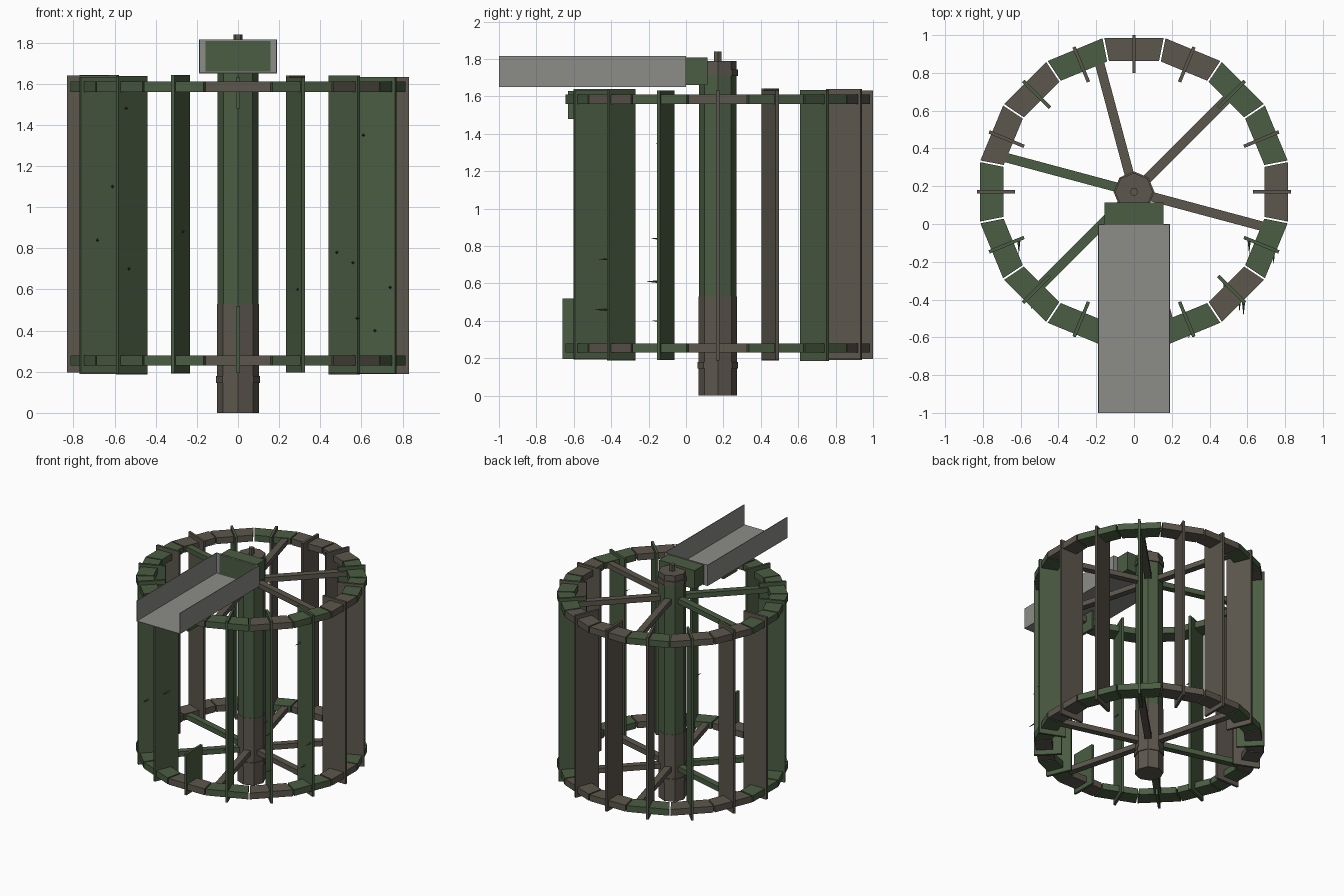
import bpy, bmesh, math, random
from mathutils import Matrix, Vector

if "Cube" in bpy.data.objects:
    bpy.data.objects.remove(bpy.data.objects["Cube"])

random.seed(4)
CY = 0.17            # wheel axis position in y
STEP = math.tau / 16


def material(name, rgb):
    m = bpy.data.materials.new(name)
    m.diffuse_color = (*rgb, 1)
    m.use_nodes = True
    m.node_tree.nodes["Principled BSDF"].inputs["Base Color"].default_value = m.diffuse_color
    return m


GREEN = material("mossy_green", (0.070, 0.109, 0.056))
BROWN = material("weathered_brown", (0.107, 0.095, 0.074))
GREY = material("chute_grey", (0.262, 0.262, 0.250))


def finish(name, bm, mat):
    bmesh.ops.recalc_face_normals(bm, faces=bm.faces)
    me = bpy.data.meshes.new(name)
    bm.to_mesh(me)
    bm.free()
    me.materials.append(mat)
    ob = bpy.data.objects.new(name, me)
    bpy.context.collection.objects.link(ob)
    return ob


def prism(name, pts, z0, z1, mat, angle=0.0, centre=(0, CY)):
    """Extrude a flat outline from z0 to z1, then spin it about the centre."""
    bm = bmesh.new()
    f = bm.faces.new([bm.verts.new((x, y, z0)) for x, y in pts])
    ex = bmesh.ops.extrude_face_region(bm, geom=[f])
    top = [v for v in ex["geom"] if isinstance(v, bmesh.types.BMVert)]
    bmesh.ops.translate(bm, verts=top, vec=(0, 0, z1 - z0))
    bm.transform(Matrix.Translation((*centre, 0)) @ Matrix.Rotation(angle, 4, "Z"))
    return finish(name, bm, mat)


def rect(x0, x1, y0, y1):
    return [(x0, y0), (x1, y0), (x1, y1), (x0, y1)]


def ngon(n, r):
    return [(r * math.cos(i * math.tau / n), r * math.sin(i * math.tau / n)) for i in range(n)]


def box(name, x0, x1, y0, y1, z0, z1, mat):
    return prism(name, rect(x0, x1, y0, y1), z0, z1, mat, centre=(0, 0))


# Axle: eight-sided post with collars, cap and a small hexagonal pin
prism("axle_foot", ngon(8, 0.102), 0.0, 0.53, BROWN)
prism("axle_post", ngon(8, 0.100), 0.53, 1.745, GREEN)
prism("axle_cap", ngon(8, 0.100), 1.745, 1.79, BROWN)
prism("lower_collar", ngon(8, 0.108), 0.145, 0.18, BROWN)
prism("upper_collar", ngon(8, 0.108), 1.71, 1.745, BROWN)
prism("axle_pin", ngon(6, 0.022), 1.79, 1.84, BROWN)

# Rims: sixteen separate segments each, with six spokes
brown_segments = {0, 3, 4, 6, 7, 12, 14}
green_spokes = {165, 225}
t, gap = math.tan(STEP / 2), 0.005
r0, r1 = 0.692, 0.815
segment = [(r0, -r0 * t + gap), (r1, -r1 * t + gap), (r1, r1 * t - gap), (r0, r0 * t - gap)]
for level, z in (("lower", 0.23), ("upper", 1.56)):
    for i in range(16):
        prism(f"{level}_rim_segment_{i}", segment, z, z + 0.05,
              BROWN if i in brown_segments else GREEN, i * STEP)
    for a in range(45, 405, 60):
        prism(f"{level}_spoke_{a}", rect(0.08, 0.73, -0.025, 0.025), z + 0.005, z + 0.045,
              GREEN if a in green_spokes else BROWN, math.radians(a))

# Paddles: radial boards through both rims; the front one is broken
brown_paddles = {0, 1, 3, 4, 5, 7, 8}
for i in range(16):
    mat = BROWN if i in brown_paddles else GREEN
    board = rect(0.63, 0.83, -0.009, 0.009)
    if i == 12:
        prism("broken_paddle_base", board, 0.195, 0.52, mat, i * STEP)
        prism("broken_paddle_top", rect(0.63, 0.80, -0.009, 0.009), 1.48, 1.63, mat, i * STEP)
    else:
        prism(f"paddle_{i}", board, 0.19 + random.uniform(-0.005, 0.008),
              1.638 + random.uniform(-0.008, 0.005), mat, i * STEP)

# Splinters: thin spikes sticking out of the front boards (paddle, radius, height)
for k, (i, r, z) in enumerate([(9, 0.74, 0.84), (9, 0.66, 1.10), (10, 0.75, 0.70),
                               (11, 0.70, 0.88), (10, 0.77, 1.48), (14, 0.68, 0.78),
                               (14, 0.79, 0.73), (15, 0.80, 0.61), (15, 0.72, 0.40),
                               (14, 0.82, 0.46), (13, 0.76, 0.60), (15, 0.66, 1.35)]):
    bm = bmesh.new()
    bmesh.ops.create_cone(bm, cap_ends=True, segments=4, radius1=0.009, radius2=0.0, depth=0.08)
    pos = Vector((r * math.cos(i * STEP), CY + r * math.sin(i * STEP) - 0.04, z))
    bm.transform(Matrix.Translation(pos) @ Matrix.Rotation(math.pi / 2, 4, "X"))
    finish(f"splinter_{k}", bm, GREEN)

# Feed chute: thin open trough with an end plate, and the wooden block behind it
box("chute_floor", -0.19, 0.19, -1.0, 0.0, 1.65, 1.655, GREY)
for side, x in (("left", -0.19), ("right", 0.185)):
    box(f"chute_{side}_wall", x, x + 0.005, -1.0, 0.0, 1.655, 1.815, GREY)
box("chute_end_plate", -0.185, 0.185, -0.004, 0.0, 1.655, 1.815, GREY)
box("chute_block", -0.157, 0.157, -0.006, 0.115, 1.66, 1.808, GREEN)
